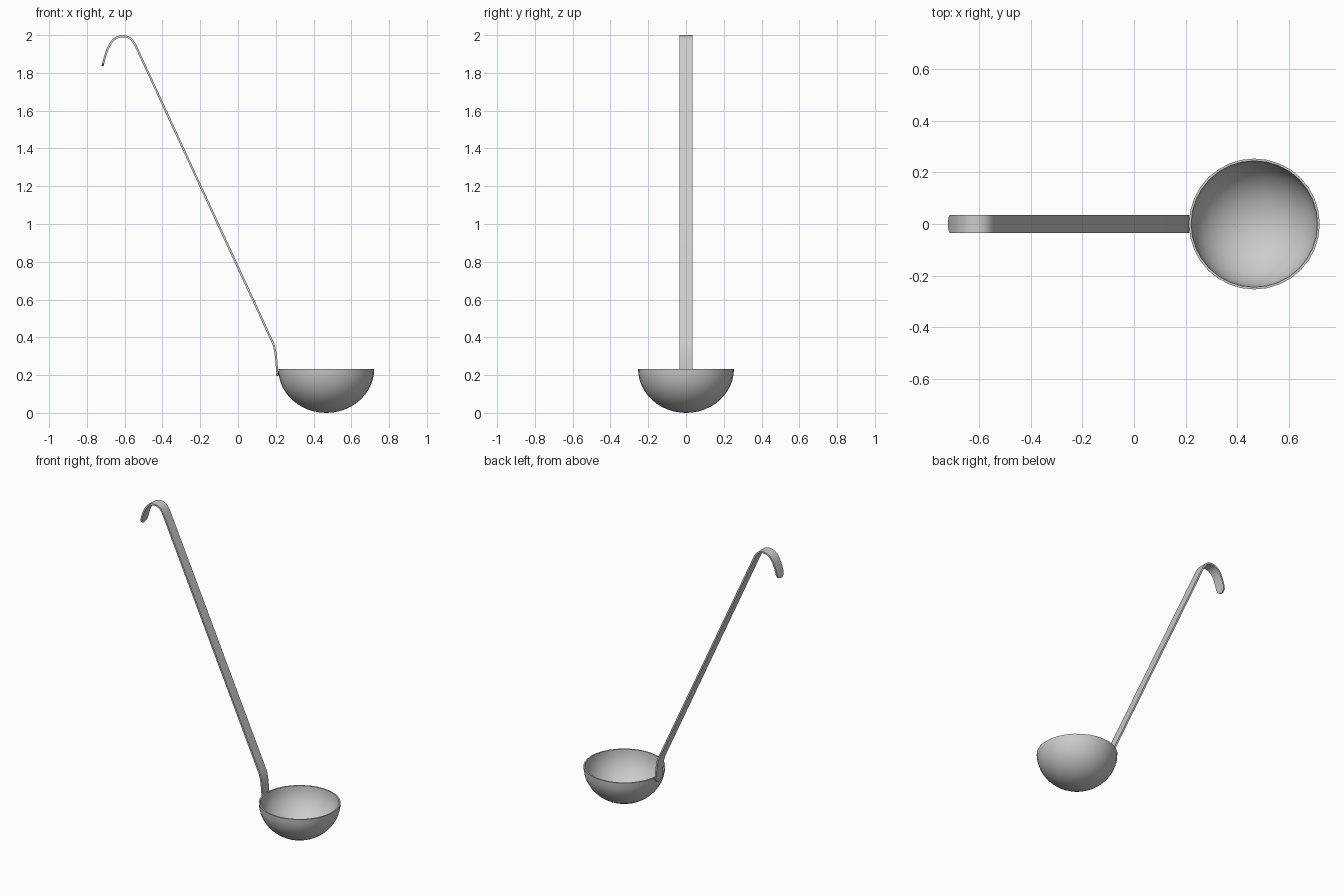
import bpy, bmesh, math
from mathutils import Vector
from mathutils.geometry import interpolate_bezier

if "Cube" in bpy.data.objects:
    bpy.data.objects.remove(bpy.data.objects["Cube"])


def add_object(name, bm, angle):
    bmesh.ops.recalc_face_normals(bm, faces=bm.faces)
    mesh = bpy.data.meshes.new(name)
    bm.to_mesh(mesh)
    bm.free()
    ob = bpy.data.objects.new(name, mesh)
    bpy.context.collection.objects.link(ob)
    bpy.ops.object.select_all(action='DESELECT')
    ob.select_set(True)
    bpy.context.view_layer.objects.active = ob
    bpy.ops.object.shade_smooth_by_angle(angle=math.radians(angle))
    return ob


# Bowl: outer and inner elliptical profiles revolved around the bowl axis
CX, R, H, WALL, SEG, STEPS = 0.467, 0.254, 0.233, 0.009, 32, 12
angles = [math.pi / 2 * i / STEPS for i in range(STEPS + 1)]
outer = [(R * math.sin(a), H - H * math.cos(a)) for a in angles]
inner = [((R - WALL) * math.sin(a), H - (H - WALL) * math.cos(a)) for a in angles]
profile = outer + inner[::-1]
bm = bmesh.new()
verts = [bm.verts.new((CX + r, 0, z)) for r, z in profile]
edges = [bm.edges.new(p) for p in zip(verts, verts[1:])]
bmesh.ops.spin(bm, geom=verts + edges, cent=(CX, 0, 0), axis=(0, 0, 1),
               angle=math.tau, steps=SEG)
bmesh.ops.remove_doubles(bm, verts=bm.verts, dist=1e-5)
add_object("bowl", bm, 40)

# Handle centre line (x, z): hook, long straight shaft, neck against the bowl
segments = [
    ((-.717, 1.836), (-.694, 1.935), (-.67, 1.994), (-.61, 1.994), 10),
    ((-.61, 1.994), (-.575, 1.994), (-.56, 1.98), (-.54, 1.94), 8),
    ((-.54, 1.94), (-.3, 1.42), (-.05, .879), (.185, .37), 2),
    ((.185, .37), (.203, .328), (.203, .26), (.21, .195), 8),
]
path = []
for *pts, n in segments:
    path += interpolate_bezier(*[Vector((x, 0, z)) for x, z in pts], n)[1 if path else 0:]
dist = [0.0]
for a, b in zip(path, path[1:]):
    dist.append(dist[-1] + (b - a).length)
total = dist[-1]


def point_at(s):
    i = max(k for k in range(len(dist) - 1) if dist[k] <= s + 1e-9)
    return path[i].lerp(path[i + 1], (s - dist[i]) / (dist[i + 1] - dist[i]))


# Flat strip with rounded ends, thickened to sheet metal
W = 0.035
caps = [(W * (1 - math.cos(t)), W * math.sin(t))
        for t in (math.radians(d) for d in (10, 25, 45, 65, 90))]
rows = caps + [(s, W) for s in dist if W + .004 < s < total - W - .004]
rows += [(total - s, w) for s, w in reversed(caps)]
bm = bmesh.new()
prev = None
for s, w in rows:
    p = point_at(s)
    row = [bm.verts.new((p.x, y, p.z)) for y in (-w, w)]
    if prev:
        bm.faces.new((prev[0], prev[1], row[1], row[0]))
    prev = row
handle = add_object("handle", bm, 40)
solid = handle.modifiers.new("thickness", 'SOLIDIFY')
solid.thickness = 0.011
solid.offset = 0
solid.use_even_offset = True
bpy.ops.object.modifier_apply(modifier=solid.name)
bpy.ops.object.shade_smooth_by_angle(angle=math.radians(40))
